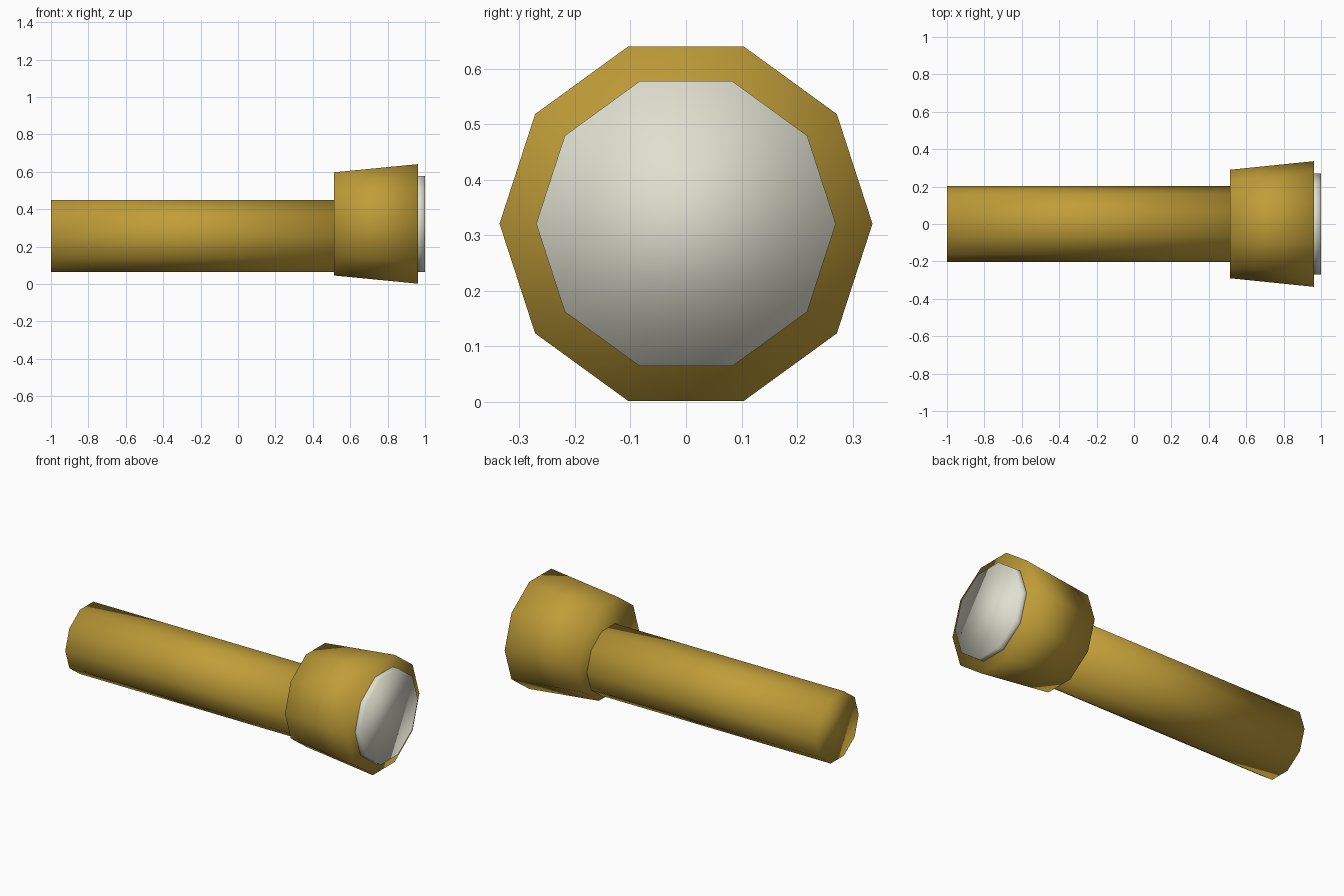
import bpy
import bmesh
from math import pi
from mathutils import Matrix

cube = bpy.data.objects.get("Cube")
if cube:
    bpy.data.objects.remove(cube, do_unlink=True)


def make_material(name, rgb):
    mat = bpy.data.materials.new(name)
    mat.use_nodes = True
    color = (*rgb, 1.0)
    mat.diffuse_color = color
    mat.node_tree.nodes["Principled BSDF"].inputs["Base Color"].default_value = color
    return mat


def barrel(name, x_back, x_front, r_back, r_front, z, mat):
    """Ten-sided, smooth-shaded capped cone lying along x."""
    bm = bmesh.new()
    place = Matrix.Translation(((x_back + x_front) / 2, 0, z)) @ Matrix.Rotation(pi / 2, 4, "Y")
    bmesh.ops.create_cone(bm, cap_ends=True, segments=10, radius1=r_back,
                          radius2=r_front, depth=x_front - x_back, matrix=place)
    for face in bm.faces:
        face.smooth = True
    mesh = bpy.data.meshes.new(name)
    bm.to_mesh(mesh)
    bm.free()
    mesh.materials.append(mat)
    obj = bpy.data.objects.new(name, mesh)
    bpy.context.collection.objects.link(obj)
    return obj


gold = make_material("gold", (0.53, 0.34, 0.04))
glass = make_material("pale glass", (0.74, 0.74, 0.63))

# Handle sits slightly below the axis of the head
barrel("handle", -1.0, 0.53, 0.202, 0.202, 0.257, gold)
# Flared lamp head
barrel("lamp_head", 0.513, 0.963, 0.29, 0.336, 0.321, gold)
# Lens disc standing proud of the head
barrel("lens", 0.94, 1.0, 0.27, 0.27, 0.321, glass)
